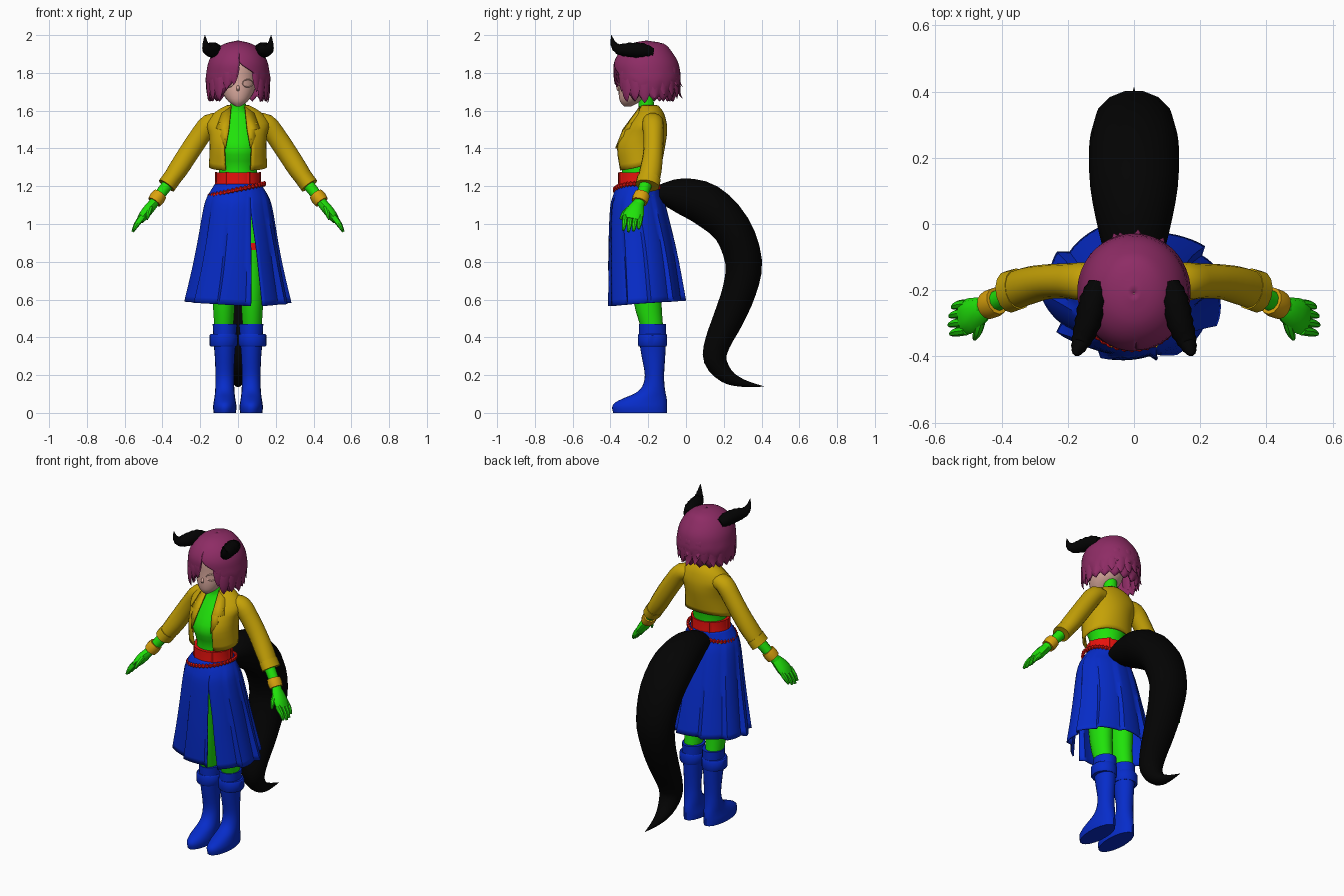
import bpy, bmesh, math, random
from mathutils import Vector

random.seed(4)
if "Cube" in bpy.data.objects:
    bpy.data.objects.remove(bpy.data.objects["Cube"], do_unlink=True)


def material(name, *rgb):
    m = bpy.data.materials.new(name)
    m.use_nodes = True
    m.diffuse_color = (*rgb, 1)
    m.node_tree.nodes["Principled BSDF"].inputs["Base Color"].default_value = (*rgb, 1)
    return m


HAIR = material("plum", .27, .025, .13)
GREEN = material("bright green", .014, .76, .003)
BLUE = material("royal blue", .002, .025, .59)
YELLOW = material("mustard", .56, .36, .002)
GOLD = material("orange gold", .7, .36, .004)
RED = material("red", .8, .006, .004)
BLACK = material("black", .001, .001, .001)
SKIN = material("peach", .7, .4, .34)


def finish(name, bm, mat, thick=0, angle=40):
    bmesh.ops.remove_doubles(bm, verts=bm.verts, dist=.0004)
    bmesh.ops.recalc_face_normals(bm, faces=bm.faces)
    me = bpy.data.meshes.new(name)
    bm.to_mesh(me)
    bm.free()
    me.materials.append(mat)
    ob = bpy.data.objects.new(name, me)
    bpy.context.collection.objects.link(ob)
    bpy.ops.object.select_all(action='DESELECT')
    ob.select_set(True)
    bpy.context.view_layer.objects.active = ob
    bpy.ops.object.shade_smooth_by_angle(angle=math.radians(angle))
    if thick:
        mod = ob.modifiers.new("thickness", 'SOLIDIFY')
        mod.thickness, mod.offset = thick, 0
    return ob


def smooth(rows, k):
    """Catmull-Rom resampling of tuples."""
    out = []
    for i in range(len(rows) - 1):
        a, b, c, d = (rows[max(0, min(len(rows) - 1, i + o))] for o in (-1, 0, 1, 2))
        for s in range(k):
            t = s / k
            out.append([.5 * (2*q + (r-p)*t + (2*p-5*q+4*r-w)*t*t + (3*q-p-3*r+w)*t**3)
                        for p, q, r, w in zip(a, b, c, d)])
    return out + [list(rows[-1])]


def skin_rings(bm, rings, caps):
    for r0, r1 in zip(rings, rings[1:]):
        for j in range(len(r0) - 1):
            bm.faces.new((r0[j], r0[j + 1], r1[j + 1], r1[j]))
    if caps:
        bm.faces.new(rings[0][:-1])
        bm.faces.new(rings[-1][:-1])


def sheet(name, rows, mat, x0=0, n=24, k=3, shape=None, thick=0, caps=True):
    """Stacked ellipses: z, half width, front y, back y, optional start and end angle."""
    bm, rings = bmesh.new(), []
    rows = smooth([r if len(r) > 4 else (*r, 0, 360) for r in rows], k)
    for i, (z, rx, yf, yb, a0, a1) in enumerate(rows):
        ring = []
        for j in range(n + 1):
            a = math.radians(a0 + (a1 - a0) * j / n)
            s, dz = shape(j, j / n, i / (len(rows) - 1)) if shape else (1, 0)
            ring.append(bm.verts.new((x0 + rx * s * math.sin(a),
                                      (yf + yb) / 2 - (yb - yf) / 2 * s * math.cos(a), z + dz)))
        rings.append(ring)
    skin_rings(bm, rings, caps)
    return finish(name, bm, mat, thick)


def tube(name, pts, mat, side=(0, 1, 0), n=10, k=3, ridge=0, mirror=1):
    """Sweep along x, y, z with two half widths, the first along the side vector."""
    bm, rings = bmesh.new(), []
    pts = smooth(pts, k)
    for i, (x, y, z, ra, rb) in enumerate(pts):
        t = (Vector(pts[min(i + 1, len(pts) - 1)][:3]) - Vector(pts[max(i - 1, 0)][:3])).normalized()
        a = Vector(side)
        a = (a - t * a.dot(t)).normalized()
        b, g = t.cross(a), 1 - ridge * (i % 2)
        ring = []
        for j in range(n + 1):
            q = math.tau * j / n
            p = Vector((x, y, z)) + g * (a * max(ra, .001) * math.cos(q) + b * max(rb, .001) * math.sin(q))
            ring.append(bm.verts.new((p.x * mirror, p.y, p.z)))
        rings.append(ring)
    skin_rings(bm, rings, True)
    return finish(name, bm, mat)


# Torso, neck and face
sheet("torso", [(1.2, .105, -.345, -.15), (1.3, .1, -.34, -.145), (1.4, .125, -.364, -.125),
                (1.5, .125, -.312, -.125), (1.57, .09, -.262, -.135), (1.61, .045, -.25, -.165),
                (1.7, .04, -.26, -.175)], GREEN)
sheet("face", [(1.622, .012, -.328, -.29), (1.65, .052, -.35, -.24), (1.7, .085, -.357, -.17),
               (1.76, .1, -.355, -.14), (1.85, .105, -.355, -.12), (1.92, .08, -.32, -.15)], SKIN)
tube("nose", [(0, -.35, 1.735, .006, .004), (0, -.361, 1.715, .009, .008),
              (0, -.352, 1.705, .006, .003)], SKIN, (1, 0, 0))

# Jacket with an open front, raised at the back
JACKET = [(1.625, .055, -.24, -.152, 36, 324), (1.59, .115, -.26, -.125, 22, 338),
          (1.53, .16, -.307, -.108, 20, 340), (1.47, .15, -.35, -.105, 24, 336),
          (1.4, .145, -.377, -.112, 29, 331), (1.285, .15, -.356, -.13, 26, 334)]
sheet("jacket", JACKET, YELLOW, n=36, thick=.01, caps=False,
      shape=lambda j, u, t: (1, .05 * t * t * math.sin(math.pi * u) ** 2))


def jacket_front(x, z):
    for hi, lo in zip(JACKET, JACKET[1:]):
        if z >= lo[0]:
            f = (z - lo[0]) / (hi[0] - lo[0])
            rx, yf, yb = (l + (h - l) * f for h, l in zip(hi[1:4], lo[1:4]))
            return (yf + yb) / 2 - (yb - yf) / 2 * math.sqrt(max(0, 1 - (x / rx) ** 2)) - .009
    return -.35


# Skirt: broad pleats, with a slit that widens to the hem
sheet("skirt", [(1.21, .12, -.36, -.14, 33, 393), (1.15, .157, -.385, -.13, 25, 385),
                (1.08, .18, -.402, -.105, 22, 382), (.9, .212, -.412, -.06, 26, 379),
                (.75, .242, -.416, -.028, 27, 377), (.58, .282, -.416, .004, 27, 374)],
      BLUE, n=70, k=4, thick=.006, caps=False,
      shape=lambda j, u, t: (1 - .018 * t * (j % 7), t * (.03 * math.sin(math.pi * u) - .015)))

# Belt and slanted beaded chain
sheet("belt", [(1.2, .12, -.362, -.138), (1.235, .115, -.36, -.14), (1.272, .116, -.36, -.14)], RED, k=1)
chain = []
for i in range(81):
    a = math.tau * i / 80
    x = -.006 + .146 * math.cos(a)
    chain.append((x, -.254 + .124 * math.sin(a), 1.182 + .22 * x, .015, .011))
tube("chain_belt", chain, RED, (0, 0, 1), n=6, k=1, ridge=.55)
for i in range(6):
    a = math.tau * (i + .5) / 6
    x, y = .116 * math.sin(a), -.25 - .111 * math.cos(a)
    tube("belt_loop", [(x, y, 1.198, .012, .005), (x, y, 1.275, .012, .005)], RED,
         (math.cos(a), math.sin(a), 0), n=4, k=1)

# Tail: thick and sweeping down behind
tube("tail", [(0, -.14, 1.16, .075, .05), (0, -.03, 1.15, .105, .096), (0, .11, 1.1, .132, .117),
              (0, .243, .975, .135, .105), (0, .305, .8, .12, .1), (0, .283, .65, .108, .092),
              (0, .225, .5, .095, .083), (0, .167, .37, .08, .07), (0, .155, .28, .068, .062),
              (0, .213, .197, .048, .042), (0, .3, .158, .025, .021), (0, .412, .14, .001, .001)],
     BLACK, (1, 0, 0), n=14)

# Hair cap with a parted fringe and jagged hem
CAP = [(1.966, .002, -.212, -.208, 3, 363), (1.95, .07, -.29, -.12, 3, 363),
       (1.91, .122, -.345, -.08, 3, 363), (1.855, .152, -.376, -.047, 3, 363),
       (1.8, .162, -.378, -.036, 28, 360), (1.74, .166, -.372, -.036, 38, 352),
       (1.65, .15, -.33, -.07, 46, 324)]
sheet("hair_cap", CAP, HAIR, n=72, thick=.01, caps=False,
      shape=lambda j, u, t: (1, .03 * abs(j % 6 - 3) / 3 * max(0, t - .6) / .4))


def lock(name, angle, top, tip, width, flare):
    a = math.radians(angle)
    pts = [((.16 * s) * math.sin(a), -.207 - (.17 * s) * math.cos(a), z, w, w * .35)
           for s, z, w in ((.9, top, width * .5), (.98, (top + tip) / 2 + .02, width),
                           (1.0, tip + .035, width * .6), (flare, tip, .001))]
    tube(name, pts, HAIR, (math.cos(a), math.sin(a), 0), n=6)


# Long locks around the sides and back, flicked out behind
for i, angle in enumerate(range(50, 330, 18)):
    back = 120 < angle < 240
    lock("hair_lock", angle, 1.85, 1.638 + random.uniform(0, .03) + .02 * back,
         .036, (1.0 if back else .94) + random.uniform(0, .12))
for angle in (150, 176, 200):
    lock("flicked_lock", angle, 1.86, 1.725, .03, 1.12)
for angle, tip in ((-8, 1.735), (-22, 1.71), (-36, 1.675), (38, 1.7)):
    lock("fringe_lock", angle, 1.87, tip, .03, 1.0)

# Everything that comes in pairs
for label, s in (("left", 1), ("right", -1)):
    # Eye outline
    loop = []
    for i in range(17):
        a = math.tau * i / 16
        x = .053 + .028 * math.cos(a)
        loop.append((x, -.249 - .108 * math.sqrt(1 - (x / .1) ** 2), 1.745 + .02 * math.sin(a), .003, .003))
    tube(label + "_eye_outline", loop, SKIN, n=4, k=1, mirror=s)

    # Horn
    tube(label + "_horn", [(.11, -.18, 1.905, .03, .03), (.124, -.23, 1.918, .042, .042),
                           (.14, -.3, 1.922, .041, .041), (.16, -.355, 1.925, .031, .03),
                           (.172, -.383, 1.953, .017, .018), (.175, -.395, 2.0, .001, .001)],
         BLACK, (1, 0, 0), k=4, ridge=.1, mirror=s)

    # Lapel
    bm = bmesh.new()
    pts = [(.036, 1.62), (.085, 1.585), (.115, 1.505), (.085, 1.497), (.094, 1.465), (.066, 1.4), (.048, 1.5)]
    vs = [bm.verts.new((s * x, jacket_front(x, z), z)) for x, z in pts]
    for i in range(len(vs) - 2):
        bm.faces.new((vs[-1], vs[i], vs[i + 1]))
    finish(label + "_lapel", bm, YELLOW, .008)

    # Sleeve, cuff, forearm and bracelet
    tube(label + "_sleeve", [(.09, -.18, 1.54, .052, .045), (.15, -.175, 1.53, .058, .054),
                             (.205, -.172, 1.46, .053, .055), (.265, -.175, 1.37, .053, .055),
                             (.32, -.187, 1.285, .058, .053), (.37, -.203, 1.213, .058, .045)],
         YELLOW, n=14, mirror=s)
    tube(label + "_cuff", [(.349, -.196, 1.243, .063, .05), (.378, -.205, 1.203, .064, .05)],
         YELLOW, n=14, k=1, mirror=s)
    tube(label + "_forearm", [(.34, -.2, 1.25, .036, .034), (.41, -.23, 1.16, .032, .03),
                              (.46, -.255, 1.095, .03, .026)], GREEN, mirror=s)
    tube(label + "_bracelet", [(.413, -.232, 1.158, .042, .038), (.428, -.24, 1.137, .045, .042),
                               (.443, -.247, 1.116, .042, .038)], GOLD, n=12, k=1, mirror=s)

    # Hand
    tube(label + "_palm", [(.44, -.248, 1.115, .028, .024), (.465, -.262, 1.088, .042, .029),
                           (.495, -.277, 1.05, .054, .028), (.518, -.285, 1.02, .05, .02)],
         GREEN, mirror=s)
    for i, reach in enumerate((.85, 1, 1.05, .95)):
        y = -.241 - .027 * i
        tube(label + "_finger", [(.505, y, 1.04, .014, .017), (.505 + .03 * reach, y - .004, 1.04 - .04 * reach, .014, .015),
                                 (.505 + .05 * reach, y - .01, 1.04 - .077 * reach, .007, .007)],
             GREEN, n=8, mirror=s)
    tube(label + "_thumb", [(.46, -.285, 1.09, .014, .016), (.472, -.325, 1.06, .014, .014),
                            (.482, -.347, 1.025, .006, .006)], GREEN, (1, 0, 0), n=8, mirror=s)

    # Leg and boot
    sheet(label + "_leg", [(.44, .05, -.235, -.12), (.6, .06, -.28, -.13), (.85, .07, -.305, -.125),
                           (1.15, .07, -.33, -.15)], GREEN, x0=.075 * s, n=18)
    sheet(label + "_boot", [(0, .059, -.385, -.1), (.03, .062, -.391, -.1), (.055, .059, -.375, -.1),
                            (.08, .055, -.325, -.103), (.105, .052, -.268, -.108), (.14, .05, -.232, -.113),
                            (.2, .049, -.218, -.116), (.3, .053, -.235, -.11), (.38, .06, -.247, -.106),
                            (.47, .064, -.25, -.105)], BLUE, x0=.07 * s, n=20)
    sheet(label + "_boot_cuff", [(.352, .068, -.25, -.104), (.36, .074, -.255, -.1), (.41, .074, -.255, -.1),
                                 (.418, .067, -.252, -.104)], BLUE, x0=.077 * s, n=20, k=1)

# Thigh strap seen through the slit
sheet("thigh_strap", [(.862, .074, -.312, -.12), (.9, .074, -.314, -.12)], RED, x0=.075, k=1)
